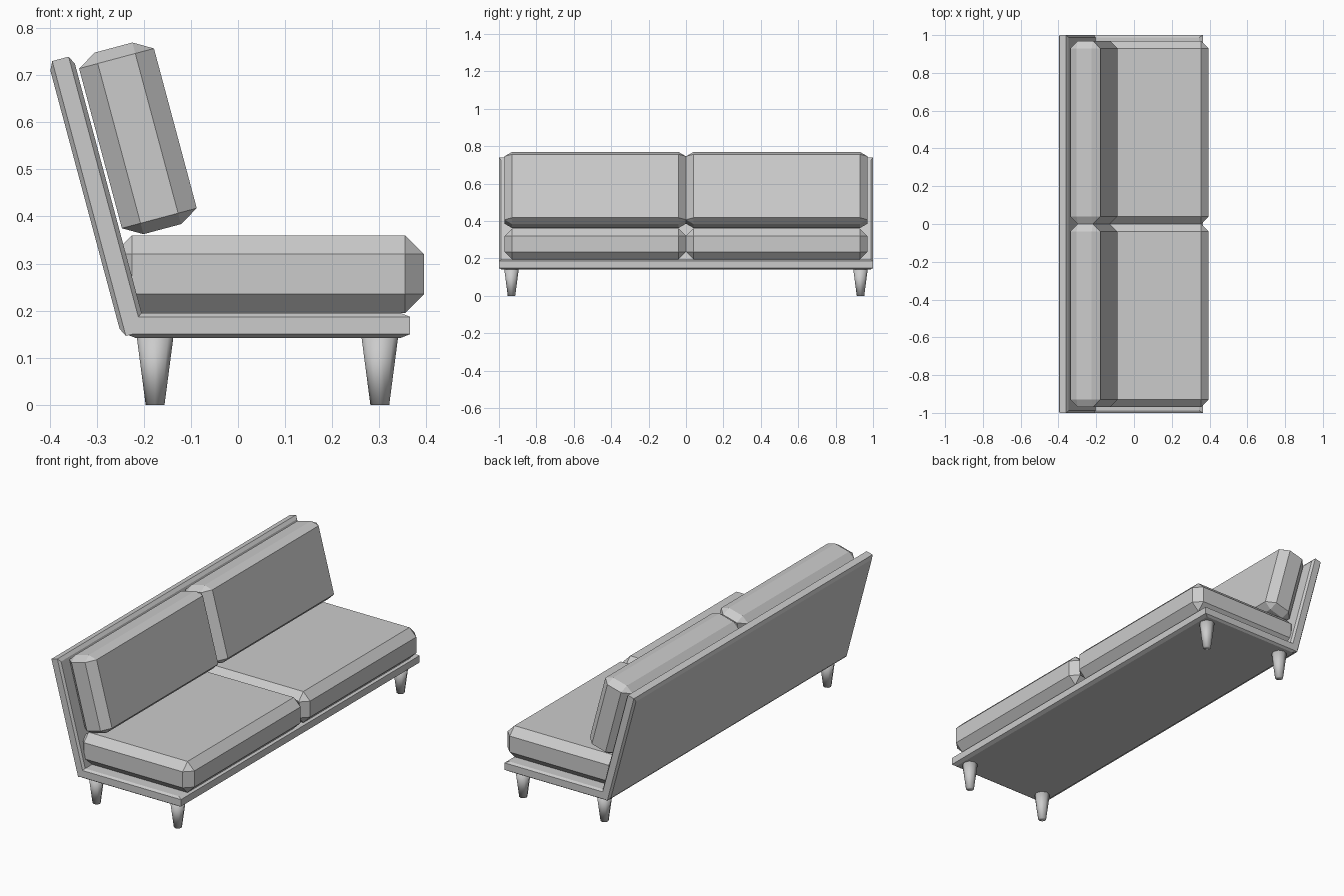
import bpy, bmesh, math
from mathutils import Matrix, Vector

if "Cube" in bpy.data.objects:
    bpy.data.objects.remove(bpy.data.objects["Cube"])

TILT = Matrix.Rotation(math.radians(-15), 4, 'Y')   # backward lean of the backrest


def chamfered_box(name, lo, hi, c, skip_axis=None, matrix=None):
    """Box from lo to hi with a separate chamfer depth c per axis.
    skip_axis: 'thin' axis of a slab, whose parallel edges stay sharp."""
    lo, hi, c = Vector(lo), Vector(hi), Vector(c)
    size = hi - lo
    bm = bmesh.new()
    bmesh.ops.create_cube(bm, size=1)
    for v in bm.verts:
        v.co = [v.co[i] * size[i] / c[i] for i in range(3)]
    edges = []
    for e in bm.edges:
        d = e.verts[0].co - e.verts[1].co
        if skip_axis is None or abs(d[skip_axis]) < 1e-5:
            edges.append(e)
    bmesh.ops.bevel(bm, geom=edges, offset=1, offset_type='OFFSET',
                    segments=1, profile=0.5, affect='EDGES')
    mid = (lo + hi) / 2
    for v in bm.verts:
        v.co = [v.co[i] * c[i] + mid[i] for i in range(3)]
    if matrix:
        bm.transform(matrix)
    bmesh.ops.recalc_face_normals(bm, faces=bm.faces)
    me = bpy.data.meshes.new(name)
    bm.to_mesh(me)
    bm.free()
    ob = bpy.data.objects.new(name, me)
    bpy.context.collection.objects.link(ob)
    return ob


# Frame: flat base and leaning back panel
chamfered_box("base", (-0.237, -1, 0.142), (0.365, 1, 0.195),
              (0.02, 0.012, 0.008), skip_axis=2)
chamfered_box("back_panel", (-0.201, -1, 0.203), (-0.147, 1, 0.807),
              (0.009, 0.012, 0.018), skip_axis=0, matrix=TILT)

# Seat and back cushions, one pair per side
for side, y0, y1 in (("left", -0.97, 0.0), ("right", 0.0, 0.97)):
    chamfered_box(side + "_seat_cushion", (-0.265, y0, 0.195), (0.395, y1, 0.36),
                  (0.04, 0.04, 0.04))
    chamfered_box(side + "_back_cushion", (-0.141, y0, 0.402), (0.0235, y1, 0.801),
                  (0.041, 0.04, 0.024), matrix=TILT)

# Tapered legs
for xname, x in (("back", -0.176), ("front", 0.301)):
    for yname, y in (("left", -0.933), ("right", 0.933)):
        bpy.ops.mesh.primitive_cone_add(vertices=8, radius1=0.02, radius2=0.039,
                                        depth=0.145, location=(x, y, 0.0725))
        leg = bpy.context.object
        leg.name = f"{xname}_{yname}_leg"
        bpy.ops.object.shade_smooth()
